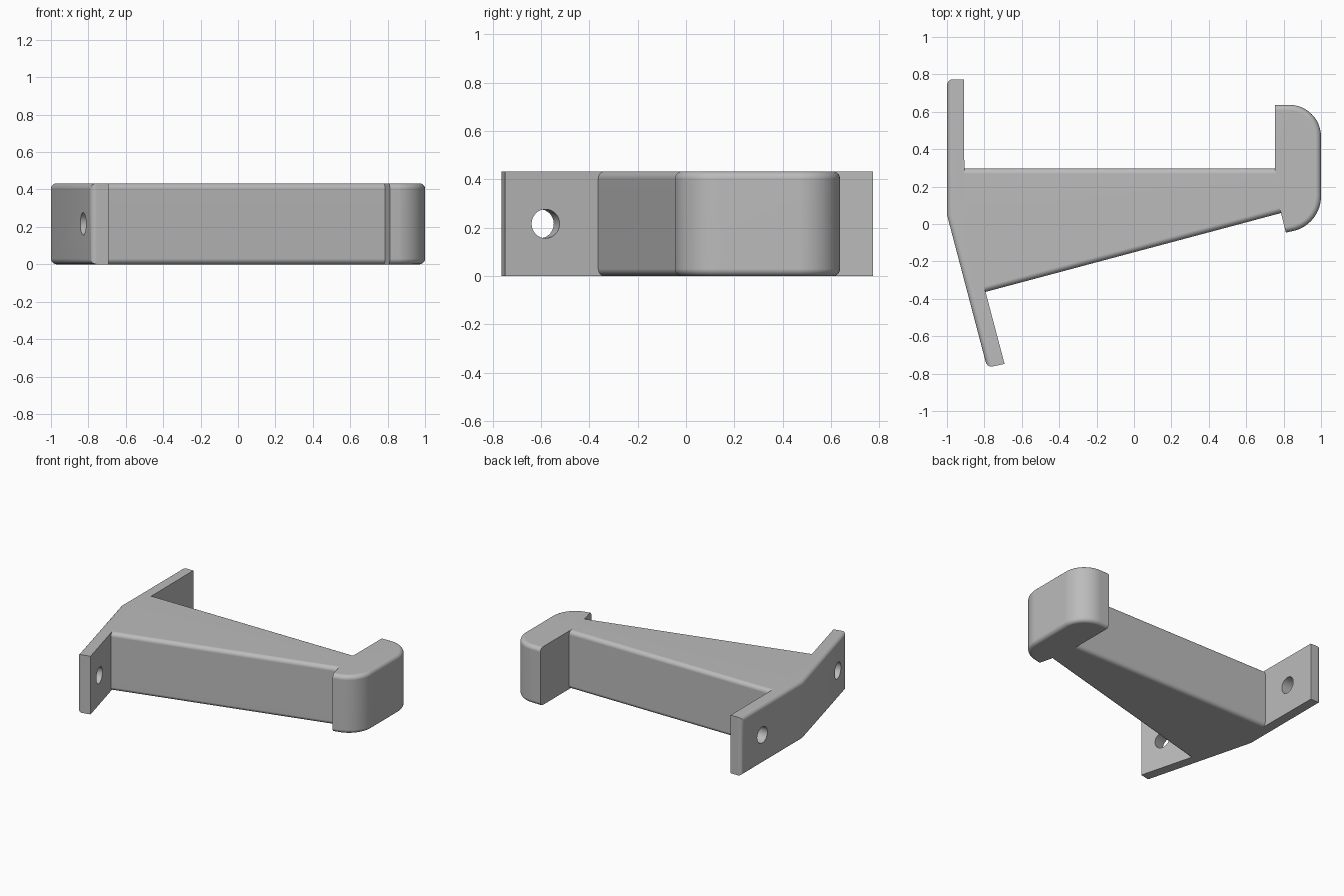
import bpy, bmesh, math
from mathutils import Vector

cube = bpy.data.objects.get("Cube")
if cube:
    bpy.data.objects.remove(cube, do_unlink=True)

HEIGHT = 0.433
FILLET = 0.03

grey = bpy.data.materials.new("plain grey")
grey.use_nodes = True
grey.diffuse_color = (0.5, 0.5, 0.5, 1)
grey.node_tree.nodes["Principled BSDF"].inputs["Base Color"].default_value = (0.5, 0.5, 0.5, 1)


def arc(cx, cy, r, start, end, steps=12):
    angles = [math.radians(start + (end - start) * i / steps) for i in range(steps + 1)]
    return [(cx + r * math.cos(a), cy + r * math.sin(a)) for a in angles]


def prism(name, outline, round_sides, round_corners=()):
    """Extrude an outline; round the rims of chosen sides and chosen upright corners."""
    bm = bmesh.new()
    n = len(outline)
    low = [bm.verts.new((x, y, 0)) for x, y in outline]
    high = [bm.verts.new((x, y, HEIGHT)) for x, y in outline]
    bm.faces.new(low)
    bm.faces.new(high)
    for i in range(n):
        j = (i + 1) % n
        bm.faces.new((low[i], low[j], high[j], high[i]))
    bmesh.ops.recalc_face_normals(bm, faces=bm.faces[:])
    edges = [bm.edges.get((ring[i], ring[(i + 1) % n])) for i in round_sides for ring in (low, high)]
    edges += [bm.edges.get((low[i], high[i])) for i in round_corners]
    bmesh.ops.bevel(bm, geom=edges, offset=FILLET, offset_type='OFFSET',
                    segments=5, profile=0.5, affect='EDGES', clamp_overlap=True)
    mesh = bpy.data.meshes.new(name)
    bm.to_mesh(mesh)
    bm.free()
    mesh.materials.append(grey)
    obj = bpy.data.objects.new(name, mesh)
    bpy.context.collection.objects.link(obj)
    return obj


def hole_cutter(name, x, y, direction):
    bm = bmesh.new()
    bmesh.ops.create_cone(bm, cap_ends=True, segments=32, radius1=0.06, radius2=0.06, depth=0.3)
    mesh = bpy.data.meshes.new(name)
    bm.to_mesh(mesh)
    bm.free()
    mesh.materials.append(grey)
    obj = bpy.data.objects.new(name, mesh)
    obj.location = (x, y, HEIGHT / 2)
    obj.rotation_euler = Vector(direction).to_track_quat('Z', 'Y').to_euler()
    bpy.context.collection.objects.link(obj)
    return obj


# Bent mounting plate, rounded around its outer face
bracket = prism("bracket",
                [(-1, 0.05), (-0.785, -0.768), (-0.692, -0.748),
                 (-0.906, 0.062), (-0.91, 0.773), (-1, 0.773)],
                round_sides=(0, 5), round_corners=(1, 5))

# Tapered arm with rounded long edges
arm = prism("arm", [(-0.95, 0.298), (-0.85, -0.378), (0.84, 0.073), (0.84, 0.298)],
            round_sides=(1, 3))

# Hooked end, rounded around its outer side
curve = arc(0.81, 0.148, 0.19, -75, 0) + arc(0.83, 0.467, 0.17, 0, 90)
hook_outline = [(0.812, -0.046)] + curve + [(0.755, 0.637), (0.755, 0.18)]
hook_outline.append((0.782, 0.075))
hook = prism("hook", hook_outline, round_sides=range(len(curve) + 1))

# Screw holes square to each half of the plate
straight_hole = hole_cutter("straight_hole", -0.955, 0.53, (1, 0, 0))
slanted_hole = hole_cutter("slanted_hole", -0.783, -0.593, (0.967, 0.255, 0))

# Merge the parts and drill the holes
helpers = [(arm, 'UNION'), (hook, 'UNION'),
           (straight_hole, 'DIFFERENCE'), (slanted_hole, 'DIFFERENCE')]
for helper, operation in helpers:
    mod = bracket.modifiers.new(helper.name, 'BOOLEAN')
    mod.operation = operation
    mod.solver = 'EXACT'
    mod.object = helper
    helper.hide_render = True
bpy.context.view_layer.update()
solid = bpy.data.meshes.new_from_object(bracket.evaluated_get(bpy.context.evaluated_depsgraph_get()))
bracket.modifiers.clear()
bracket.data = solid
for helper, operation in helpers:
    bpy.data.objects.remove(helper, do_unlink=True)

# Smooth fillets with crisp corners
bpy.ops.object.select_all(action='DESELECT')
bracket.select_set(True)
bpy.context.view_layer.objects.active = bracket
bpy.ops.object.shade_smooth_by_angle(angle=math.radians(30))
weighted = bracket.modifiers.new("flat faces", 'WEIGHTED_NORMAL')
weighted.keep_sharp = True
